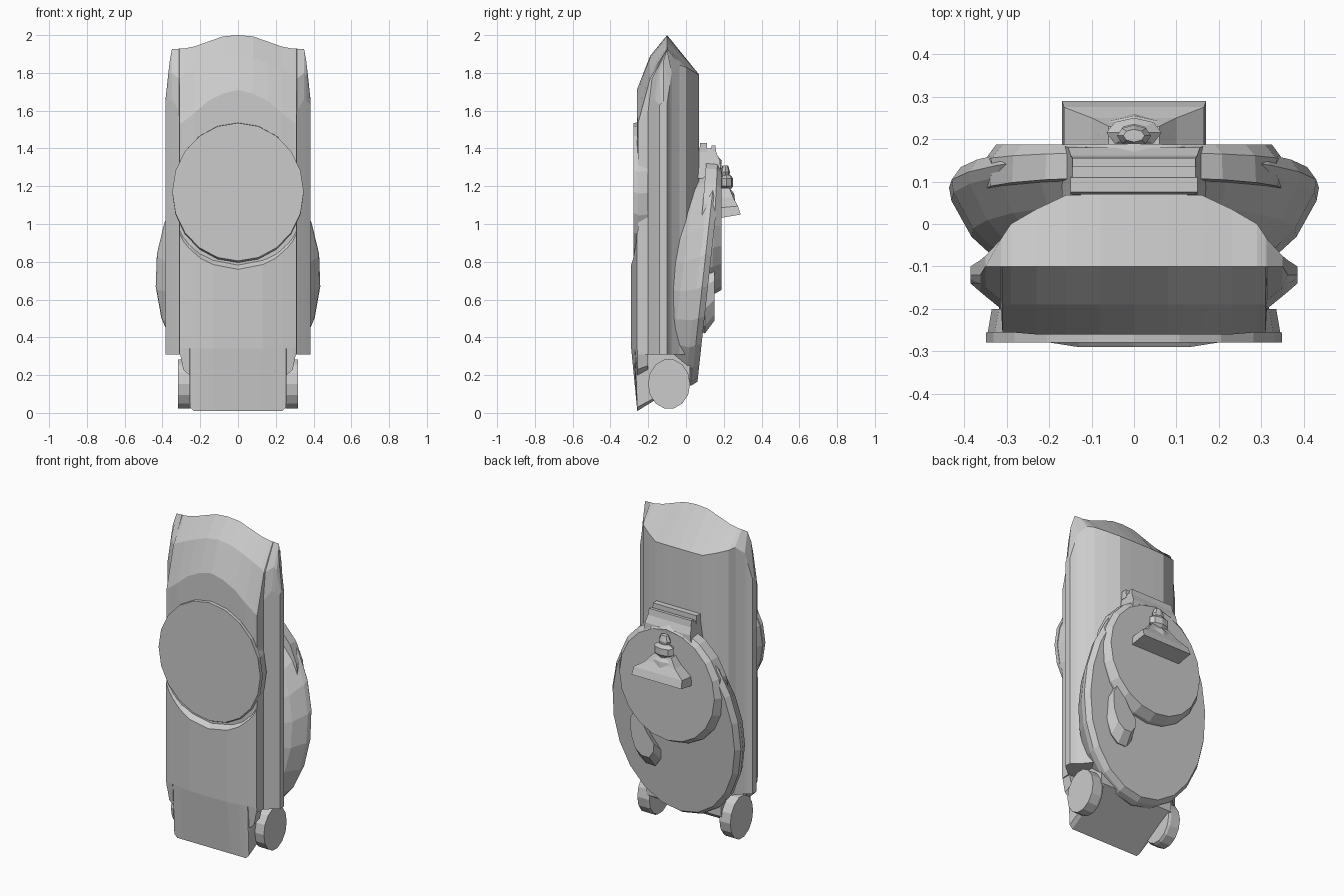
import bpy, bmesh
from math import cos, sin, pi


def loft(name, rings):
    """Skin a series of equal-length closed rings and cap both ends."""
    bm = bmesh.new()
    rows = [[bm.verts.new(p) for p in r] for r in rings]
    n = len(rows[0])
    for a, b in zip(rows, rows[1:]):
        for i in range(n):
            j = (i + 1) % n
            bm.faces.new((a[i], a[j], b[j], b[i]))
    bm.faces.new(rows[0])
    bm.faces.new(rows[-1][::-1])
    bmesh.ops.recalc_face_normals(bm, faces=bm.faces)
    me = bpy.data.meshes.new(name)
    bm.to_mesh(me)
    bm.free()
    ob = bpy.data.objects.new(name, me)
    bpy.context.collection.objects.link(ob)
    return ob


def columns(name, cols):
    """Loft y-z profiles across x; cols run from the centre outwards."""
    full = [(-x, p) for x, p in reversed(cols)] + [c for c in cols if c[0] > 0]
    return loft(name, [[(x, y, z) for y, z in p] for x, p in full])


def oval(rx, rz, zc, y, slope=0, n=20, egg=0):
    """Upright oval ring whose y leans back with height."""
    pts = []
    for i in range(n):
        a = 2 * pi * i / n + pi / 2
        z = zc + rz * sin(a)
        pts.append((rx * cos(a) * (1 - egg * sin(a)), y + slope * (z - zc), z))
    return pts


def box_ring(hx, y0, y1, z, lift=0):
    return [(-hx, y0, z), (hx, y0, z), (hx, y1, z + lift), (-hx, y1, z + lift)]


# main body: half width, front y, front top z, shoulder y/z, ridge z, back y/z
body = [
    (0.00, -.26, 1.71, -.19, 1.89, 2.00, .07, 1.79),
    (0.08, -.26, 1.69, -.19, 1.88, 1.993, .07, 1.79),
    (0.16, -.26, 1.65, -.19, 1.85, 1.965, .068, 1.79),
    (0.23, -.26, 1.59, -.19, 1.82, 1.94, .035, 1.81),
    (0.29, -.255, 1.54, -.19, 1.79, 1.928, .00, 1.83),
    (0.31, -.255, 1.53, -.19, 1.77, 1.928, -.03, 1.84),
    (0.313, -.20, 1.60, -.18, 1.77, 1.928, -.035, 1.84),
    (0.35, -.17, 1.66, -.15, 1.80, 1.925, -.075, 1.80),
    (0.362, -.16, 1.65, -.14, 1.78, 1.86, -.085, 1.74),
    (0.385, -.14, 1.63, -.13, 1.64, 1.65, -.10, 1.64),
]
columns("main_body", [
    (x, [(yf, .31), (yf, zf), (ys, zs), (-.10 if x < .36 else -.12, zr), (yb, zb), (yb, .31)])
    for x, yf, zf, ys, zs, zr, yb, zb in body])

# lower front panel with curved top edge and sloping foot
panel = [(0, -.29, .76, .01, .02, .18), (.13, -.29, .785, .01, .02, .18),
         (.20, -.279, .82, .01, .02, .18), (.235, -.274, .85, .01, .02, .18),
         (.255, -.27, .87, .03, .02, .18), (.258, -.27, .87, .20, -.2, .23),
         (.29, -.264, .91, .23, -.2, .25), (.31, -.26, .95, .33, -.2, .34)]
columns("lower_front_panel", [
    (x, [(-.25, zt + .03), (yf, zt), (yf, .34), (-.258, zb), (yb, zbb), (yb, .42)])
    for x, yf, zt, zb, yb, zbb in panel])

# round front plate
loft("front_plate_rim", [oval(.335, .37, 1.165, -.20), oval(.345, .375, 1.16, -.258)])
loft("front_plate", [oval(.348, .372, 1.165, -.255), oval(.348, .365, 1.17, -.279)])

# wheels
for s in (-1, 1):
    loft("wheel", [[(s * x, -.09 + .112 * r * cos(2 * pi * i / 14),
                     .153 + .133 * r * sin(2 * pi * i / 14)) for i in range(14)]
                   for x, r in ((.24, .95), (.255, 1), (.318, 1))])

# leaning rear pod
loft("rear_pod", [
    oval(.30, .44, .72, -.10, .14, 22),
    oval(.385, .54, .72, -.02, .13, 22, .03),
    oval(.432, .60, .74, .065, .12, 22, .04),
    oval(.437, .61, .755, .095, .11, 22, .05),
    oval(.415, .585, .75, .125, .11, 22, .05)])

# round pad on the upper half of the pod
loft("rear_round_pad", [
    oval(.355, .375, .99, .08, .08), oval(.352, .37, .99, .15, .05), oval(.325, .34, .99, .187)])

# teardrop pad low on one side
drop = [(.25, .80), (.29, .72), (.285, .60), (.25, .51), (.20, .47),
        (.14, .47), (.105, .52), (.10, .58), (.15, .64), (.20, .72)]
loft("teardrop_pad", [
    [(x, .06, z - .03) for x, z in drop], [(x, .10, z - .05) for x, z in drop],
    [(.19 + (x - .19) * .85, .152, .60 + (z - .60) * .85) for x, z in drop]])

# latch block on top of the pod, with a raised bar
loft("latch_block", [box_ring(.17, .05, .186, 1.24), box_ring(.155, .06, .18, 1.335),
                     box_ring(.145, .07, .15, 1.40)])
loft("latch_bar", [box_ring(.15, .07, .112, 1.38), box_ring(.15, .075, .11, 1.43)])
loft("latch_lip", [box_ring(.15, .138, .165, 1.35), box_ring(.145, .135, .155, 1.415)])

# ornament: flared base, stepped torso, head
loft("ornament_base", [
    box_ring(.17, .17, .29, 1.03, .02), box_ring(.165, .17, .275, 1.085, .01),
    box_ring(.10, .17, .25, 1.14), box_ring(.06, .17, .23, 1.19)])


def lump(name, levels, yc, n=8):
    loft(name, [[(rx * cos(2 * pi * i / n), yc + ry * sin(2 * pi * i / n), z)
                 for i in range(n)] for z, rx, ry in levels])


lump("ornament_torso", [(1.12, .09, .05), (1.16, .085, .045), (1.18, .05, .03)], .21)
lump("ornament_head", [(1.18, .03, .02), (1.20, .065, .035), (1.24, .065, .035),
                       (1.26, .035, .02)], .215)
lump("ornament_cap", [(1.25, .03, .02), (1.275, .04, .025), (1.31, .025, .015)], .208)
